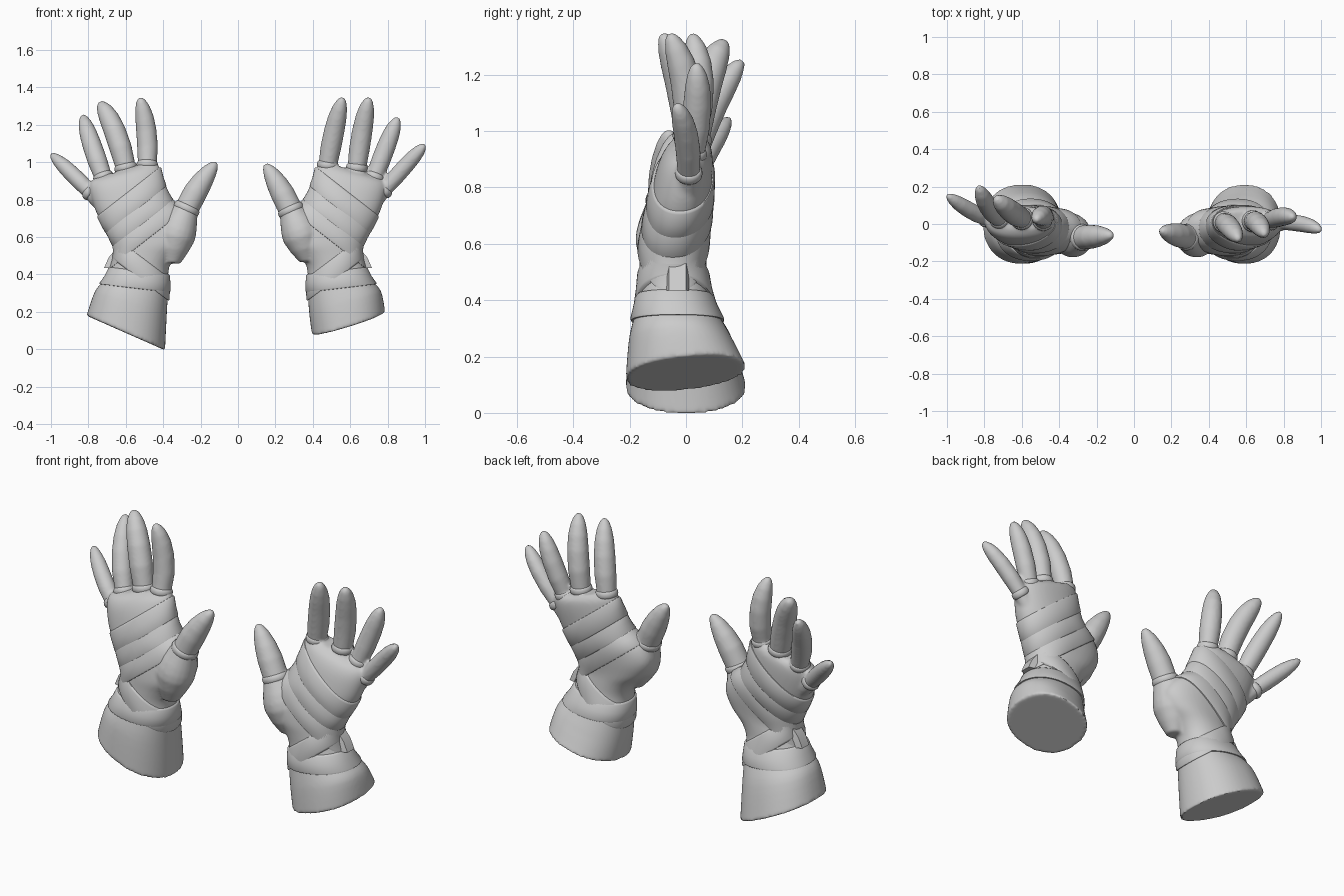
import bpy, bmesh, math
from mathutils import Vector
from mathutils.bvhtree import BVHTree

if "Cube" in bpy.data.objects:
    bpy.data.objects.remove(bpy.data.objects["Cube"])

# Palm and cuff cross-sections: z inner, z outer, x inner, x outer, y front, y back
SECTIONS = [
    (.20, .31, .38, .765, -.203, .165),
    (.33, .37, .372, .715, -.182, .115),
    (.43, .43, .37, .685, -.168, .085),
    (.50, .50, .335, .66, -.165, .075),
    (.57, .55, .265, .66, -.165, .072),
    (.65, .62, .235, .695, -.155, .078),
    (.73, .68, .27, .73, -.14, .085),
    (.80, .75, .36, .765, -.125, .09),
    (.91, .84, .405, .79, -.10, .095),
    (.975, .89, .42, .79, -.07, .09),
    (1.005, .915, .45, .76, -.03, .07)]

FINGER = [(-.45, .048), (-.2, .054), (0, .05), (.25, .056), (.5, .055),
          (.7, .05), (.85, .04), (.95, .026), (1.0, .012)]
THUMB = [(-.35, .045), (-.17, .08), (0, .1), (.1, .099), (.2, .09), (.38, .065), (.6, .065),
         (.75, .057), (.88, .043), (.96, .027), (1.0, .012)]

HANDS = {
    "left": dict(s=-1, tilt=0, cuff=(-.005, .18, .39, .81), fingers=dict(
        index=[(.485, .02, .985), (.49, .045, 1.17), (.525, .02, 1.345), 1],
        middle=[(.60, .03, .97), (.66, .07, 1.17), (.74, .14, 1.32), 1.08],
        ring=[(.72, .03, .92), (.78, .095, 1.09), (.83, .2, 1.25), .95],
        pinky=[(.79, .03, .84), (.89, .08, .94), (1.0, .155, 1.045), .8]),
        thumb=[(.33, -.08, .60), (.25, -.07, .80), (.115, -.06, 1.0)]),
    "right": dict(s=1, tilt=.1, cuff=(.08, .2, .395, .787), fingers=dict(
        index=[(.48, .01, .985), (.515, -.02, 1.17), (.56, -.085, 1.345), 1],
        middle=[(.635, .015, .97), (.665, 0, 1.17), (.70, -.06, 1.345), 1],
        ring=[(.73, .02, .92), (.795, .04, 1.09), (.855, .035, 1.24), .92],
        pinky=[(.78, .01, .85), (.90, .0, .985), (1.0, -.035, 1.095), .8]),
        thumb=[(.34, -.08, .60), (.26, -.065, .79), (.145, -.035, .99)])}

# Wraps: name, height at the axis, slope, half width
WRAPS = [("wrist_wrap", .375, -.12, .05), ("cross_wrap", .46, -.75, .052),
         ("palm_wrap_low", .60, .78, .055), ("palm_wrap_mid", .70, .78, .055),
         ("palm_wrap_top", .80, .78, .055)]


def loft(bm, rings, caps=True):
    vs = [[bm.verts.new(p) for p in r] for r in rings]
    n = len(vs[0])
    for a, b in zip(vs, vs[1:]):
        for i in range(n):
            bm.faces.new((a[i], a[(i + 1) % n], b[(i + 1) % n], b[i]))
    if caps:
        bm.faces.new(vs[0][::-1])
        bm.faces.new(vs[-1])
    bmesh.ops.recalc_face_normals(bm, faces=bm.faces[:])


def make(name, bm):
    me = bpy.data.meshes.new(name)
    bm.to_mesh(me)
    bm.free()
    ob = bpy.data.objects.new(name, me)
    bpy.context.collection.objects.link(ob)
    bpy.ops.object.select_all(action='DESELECT')
    ob.select_set(True)
    bpy.context.view_layer.objects.active = ob
    return ob


def smooth_rows(rows, steps=4):
    # Catmull-Rom interpolation between cross-sections
    out = []
    for k in range(len(rows) - 1):
        quad = [rows[max(0, min(len(rows) - 1, k + j))] for j in (-1, 0, 1, 2)]
        for i in range(steps):
            t = i / steps
            out.append([b + .5 * t * (c - a + t * (2 * a - 5 * b + 4 * c - d + t * (3 * (b - c) + d - a)))
                        for a, b, c, d in zip(*quad)])
    return out + [list(rows[-1])]


def palm_rings(s, cuff, tilt, n=48):
    rings = []
    for k, (zi, zo, xi, xo, y0, y1) in enumerate(smooth_rows([cuff + (-.214, .214)] + SECTIONS)):
        ring = []
        for i in range(n):
            a = 2 * math.pi * i / n
            c, d = [math.copysign(abs(f) ** .9, f) for f in (math.cos(a), math.sin(a))]
            y = (y0 + y1) / 2 + d * (y1 - y0) / 2
            ring.append((s * ((xi + xo) / 2 + c * (xo - xi) / 2), y,
                         (zi + zo) / 2 + c * (zo - zi) / 2 + tilt * y * max(0, 1 - k / 4)))
        rings.append(ring)
    return rings


def curve_at(p, t):
    # Quadratic through base (t=0), middle (t=.5) and tip (t=1)
    a, b, c = p
    pos = a * (2 * (t - .5) * (t - 1)) + b * (4 * t * (1 - t)) + c * (2 * t * (t - .5))
    return pos, (a * (4 * t - 3) + b * (4 - 8 * t) + c * (4 * t - 1)).normalized()


def tube_rings(p, profile, k=1, n=20):
    rings = []
    for t, r in profile:
        pos, d = curve_at(p, t)
        u = d.cross(Vector((0, 1, 0))).normalized()
        v = d.cross(u)
        rings.append([pos + (u * math.cos(2 * math.pi * i / n) + v * math.sin(2 * math.pi * i / n)) * r * k
                      for i in range(n)])
    return rings


def collar(name, p, t, r):
    # Rolled fabric edge around a finger base
    pos, d = curve_at(p, t)
    bpy.ops.mesh.primitive_torus_add(location=pos, rotation=d.to_track_quat('Z', 'Y').to_euler(),
                                     major_radius=r, minor_radius=.011,
                                     major_segments=32, minor_segments=10)
    ob = bpy.context.object
    ob.name = name
    ob.scale.z = 1.8
    bpy.ops.object.shade_smooth()


def wrap(name, tree, s, zc, k, w, n=96):
    # Bandage strip laid on the hand surface in a tilted plane
    c = Vector((s * .555, -.035, zc))
    nrm = Vector((s * k, 0, 1)).normalized()
    e1, e2 = Vector((1, 0, -s * k)).normalized(), Vector((0, 1, 0))
    rings = []
    for f, h in ((-1, -.014), (-.95, .007), (-.8, .012), (0, .011), (.8, .009), (.95, .004), (1, -.014)):
        dist = []
        for i in range(n):
            a = 2 * math.pi * i / n
            d = e1 * math.cos(a) + e2 * math.sin(a)
            o = c + nrm * f * w
            hit = tree.ray_cast(o + d * .7, -d)[0]
            dist.append(((hit - o).length if hit else .05, o, d))
        ring = []
        for i in range(n):
            r = sum(dist[(i + j) % n][0] for j in (-1, 0, 1)) / 3
            ring.append(dist[i][1] + dist[i][2] * (r + h))
        rings.append(ring)
    bm = bmesh.new()
    loft(bm, rings, caps=False)
    make(name, bm)
    bpy.ops.object.shade_smooth_by_angle(angle=math.radians(50))


for side, h in HANDS.items():
    s = h["s"]
    place = lambda q: Vector((s * q[0], q[1], q[2]))
    thumb = [place(q) for q in h["thumb"]]

    # Hand: cuff, palm, thumb and fingers fused into one smooth skin
    bm = bmesh.new()
    loft(bm, palm_rings(s, h["cuff"], h["tilt"]))
    tree = BVHTree.FromBMesh(bm)  # the palm alone carries the wraps
    loft(bm, tube_rings(thumb, THUMB))
    for *pts, k in h["fingers"].values():
        loft(bm, tube_rings([place(q) for q in pts], FINGER, k))
    ob = make(side + "_hand", bm)
    m = ob.modifiers.new("fuse", 'REMESH')
    m.mode = 'VOXEL'
    m.voxel_size = .008
    m.use_smooth_shade = True
    m = ob.modifiers.new("soften", 'SMOOTH')
    m.factor = .5
    m.iterations = 10
    bpy.ops.object.convert(target='MESH')
    bpy.ops.object.shade_smooth_by_angle(angle=math.radians(50))

    # Collars at the finger and thumb bases
    for f, (*pts, k) in h["fingers"].items():
        collar(f"{side}_{f}_collar", [place(q) for q in pts], .0, .047 * k)
    collar(side + "_thumb_collar", thumb, .38, .061)

    # Bandage wraps
    for name, zc, k, w in WRAPS:
        wrap(f"{side}_{name}", tree, s, zc, k, w)

    # Loose wrap end on the outer wrist
    bm = bmesh.new()
    loft(bm, [[place((x + dx, y, z)) for dx, y in ((-.03, -.07), (.004, -.06), (.004, .0), (-.03, .01))]
              for x, z in ((.655, .53), (.688, .49), (.712, .435))])
    make(side + "_loose_end", bm)
    bpy.ops.object.shade_smooth_by_angle(angle=math.radians(40))
